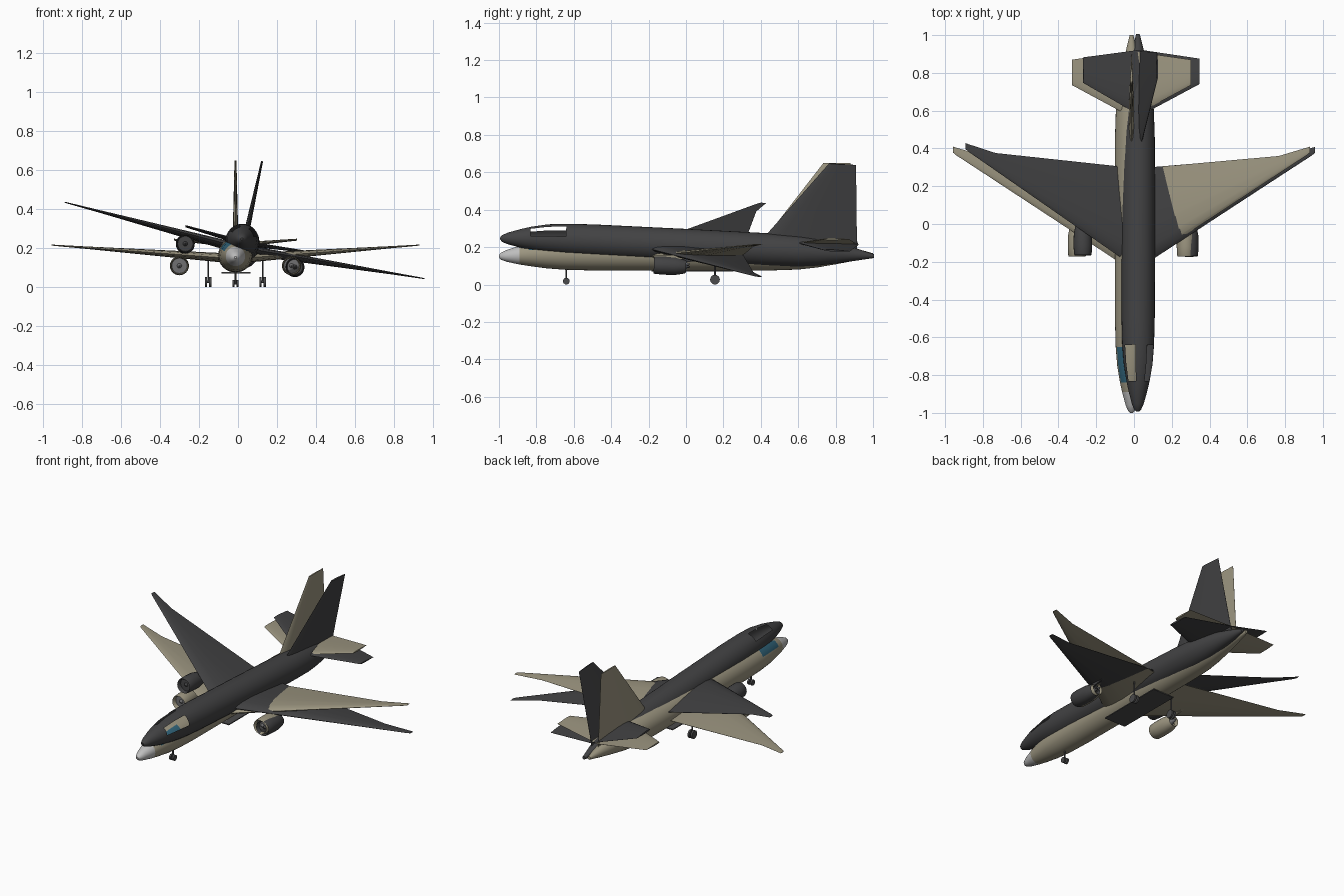
import bpy, bmesh, math
from mathutils import Matrix, Vector

if "Cube" in bpy.data.objects:
    bpy.data.objects.remove(bpy.data.objects["Cube"])


def mat(name, r, g, b):
    m = bpy.data.materials.new(name)
    m.diffuse_color = (r, g, b, 1)
    m.use_nodes = True
    m.node_tree.nodes["Principled BSDF"].inputs["Base Color"].default_value = m.diffuse_color
    return m


TAN = mat("tan paint", 0.33, 0.30, 0.215)
DARK = mat("dark paint", 0.055, 0.055, 0.057)
LIGHT = mat("light nose", 0.52, 0.52, 0.52)
GLASS = mat("blue glass", 0.03, 0.125, 0.19)
GREY = mat("metal grey", 0.16, 0.16, 0.165)
GEAR = mat("gear grey", 0.07, 0.07, 0.072)


def finish(name, bm, mats, place, smooth=35):
    bmesh.ops.recalc_face_normals(bm, faces=bm.faces)
    me = bpy.data.meshes.new(name)
    bm.to_mesh(me)
    bm.free()
    for m in mats:
        me.materials.append(m)
    ob = bpy.data.objects.new(name, me)
    bpy.context.collection.objects.link(ob)
    ob.matrix_world = place
    bpy.ops.object.select_all(action='DESELECT')
    ob.select_set(True)
    bpy.context.view_layer.objects.active = ob
    bpy.ops.object.shade_smooth_by_angle(angle=math.radians(smooth))
    return ob


def loft(bm, rings, cap=True):
    vs = [[bm.verts.new(p) for p in r] for r in rings]
    n = len(vs[0])
    for a, b in zip(vs, vs[1:]):
        for i in range(n):
            bm.faces.new((a[i], a[(i + 1) % n], b[(i + 1) % n], b[i]))
    if cap:
        bm.faces.new(vs[0])
        bm.faces.new(vs[-1])


def ring(x, y, z, r, n=32):
    return [(x + r * math.sin(2 * math.pi * i / n), y,
             z + r * math.cos(2 * math.pi * i / n)) for i in range(n)]


# Body profile: y, radius, axis height
BODY = [(-1.0, 0.006, -0.012), (-0.99, 0.018, -0.012), (-0.96, 0.031, -0.01),
        (-0.89, 0.05, -0.006), (-0.84, 0.061, -0.003), (-0.75, 0.076, 0),
        (-0.65, 0.084, 0), (-0.5, 0.088, 0), (0.0, 0.089, 0), (0.45, 0.088, 0),
        (0.6, 0.083, 0), (0.7, 0.072, 0), (0.8, 0.055, 0), (0.9, 0.034, -0.002),
        (1.0, 0.01, -0.006)]
# Aerofoil outline: chord fraction, half thickness fraction
FOIL = [(0, 0), (0.04, 0.5), (0.15, 0.85), (0.35, 1), (0.65, 0.65), (1, 0.04),
        (1, -0.04), (0.65, -0.65), (0.35, -1), (0.15, -0.85), (0.04, -0.5)]
# Stations: span, leading y, trailing y, offset, half thickness
WING = [(0.0, -0.245, 0.29, -0.018, 0.026), (0.78, 0.267, 0.36, 0.04, 0.006),
        (0.93, 0.365, 0.405, 0.051, 0.003), (0.945, 0.378, 0.41, 0.052, 0.002)]
TAIL = [(0.0, 0.565, 0.915, 0.052, 0.013), (0.315, 0.735, 0.87, 0.08, 0.005)]
FIN = [(0.03, 0.38, 0.908, 0, 0.016), (0.487, 0.735, 0.88, 0, 0.005)]


def surface(name, stations, m, place, side=1, upright=False):
    bm = bmesh.new()
    rings = []
    for s, le, te, off, th in stations:
        pts = [(le + t * (te - le), off + h * th) for t, h in FOIL]
        rings.append([(w, y, s) if upright else (side * s, y, w) for y, w in pts])
    loft(bm, rings)
    finish(name, bm, [m], place)


def fuselage(name, m, place, open_windows):
    bm = bmesh.new()
    loft(bm, [ring(0, y, z, r) for y, r, z in BODY])
    windows = []
    for f in bm.faces:
        c = f.calc_center_median()
        ang = math.degrees(math.atan2(abs(c.x), c.z))
        if -0.84 < c.y < -0.65 and 22.5 < ang < 67.5:
            windows.append(f)
            f.material_index = 1
        elif c.y < -0.89 and not open_windows:
            f.material_index = 2
    if open_windows:
        bmesh.ops.delete(bm, geom=windows, context='FACES')
    finish(name, bm, [m, GLASS, LIGHT], place)


def engine(name, m, fan, place, side):
    x, z = side * 0.288, -0.054
    # hollow nacelle: outside, then back through the inside
    bm = bmesh.new()
    prof = [(-0.13, 0.038), (-0.168, 0.041), (-0.172, 0.044), (-0.165, 0.047),
            (-0.12, 0.049), (-0.06, 0.048), (-0.01, 0.038), (0.0, 0.034), (-0.03, 0.03)]
    loft(bm, [ring(x, y, z, r, 24) for y, r in prof])
    finish(name + "_nacelle", bm, [m], place)
    # fan disc and spinner
    bm = bmesh.new()
    loft(bm, [ring(x, y, z, r, 24) for y, r in
              [(-0.16, 0.002), (-0.145, 0.012), (-0.144, 0.04), (-0.135, 0.04)]])
    finish(name + "_fan", bm, [fan], place)
    # exhaust cone
    bm = bmesh.new()
    loft(bm, [ring(x, y, z, r, 16) for y, r in [(-0.035, 0.02), (0.02, 0.004)]])
    finish(name + "_exhaust", bm, [fan], place)
    # pylon
    bm = bmesh.new()
    loft(bm, [[(x + dx, y, h) for dx, y in
               [(-0.006, y0), (0.006, y0), (0.006, y1), (-0.006, y1)]]
              for h, y0, y1 in [(-0.012, -0.08, 0.1), (-0.03, -0.14, -0.01)]])
    finish(name + "_pylon", bm, [m], place)


def aircraft(label, m, fan, place, open_windows):
    fuselage(label + "_fuselage", m, place, open_windows)
    surface(label + "_fin", FIN, m, place, upright=True)
    for side, word in ((-1, "left"), (1, "right")):
        surface(f"{label}_{word}_wing", WING, m, place, side)
        surface(f"{label}_{word}_tailplane", TAIL, m, place, side)
        engine(f"{label}_{word}_engine", m, fan, place, side)


LEVEL = Matrix.Translation((-0.013, 0, 0.163))
BANKED = (Matrix.Translation((0.022, 0.006, 0.208))
          @ Matrix.Rotation(math.radians(-2.9), 4, 'X')
          @ Matrix.Rotation(math.radians(12), 4, 'Y'))
aircraft("tan_aircraft", TAN, GREY, LEVEL, False)
aircraft("dark_aircraft", DARK, DARK, BANKED, True)


# Landing gear of the level aircraft
def cylinder(bm, a, b, r, n=16):
    a, b = Vector(a), Vector(b)
    d = b - a
    rot = d.to_track_quat('Z', 'Y').to_matrix().to_4x4()
    bmesh.ops.create_cone(bm, cap_ends=True, segments=n, radius1=r, radius2=r,
                          depth=d.length, matrix=Matrix.Translation((a + b) / 2) @ rot)


def gear(name, x, y, r, top):
    bm = bmesh.new()
    for s in (-1, 1):
        cylinder(bm, (x + s * 0.005, y, r), (x + s * 0.016, y, r), r)
    cylinder(bm, (x - 0.015, y, r), (x + 0.015, y, r), r * 0.25, 8)
    cylinder(bm, (x, y, r), (x, y, top), 0.005, 10)
    finish(name, bm, [GEAR], Matrix.Identity(4))


gear("nose_gear", -0.013, -0.64, 0.018, 0.1)
gear("left_main_gear", -0.153, 0.155, 0.026, 0.15)
gear("right_main_gear", 0.127, 0.155, 0.026, 0.15)

# Flat belly plate under the wing box
bm = bmesh.new()
bmesh.ops.create_cube(bm, size=1, matrix=Matrix.Translation((-0.01, 0.035, 0.073))
                      @ Matrix.Diagonal((0.15, 0.44, 0.006, 1)))
finish("belly_plate", bm, [GEAR], Matrix.Identity(4))
